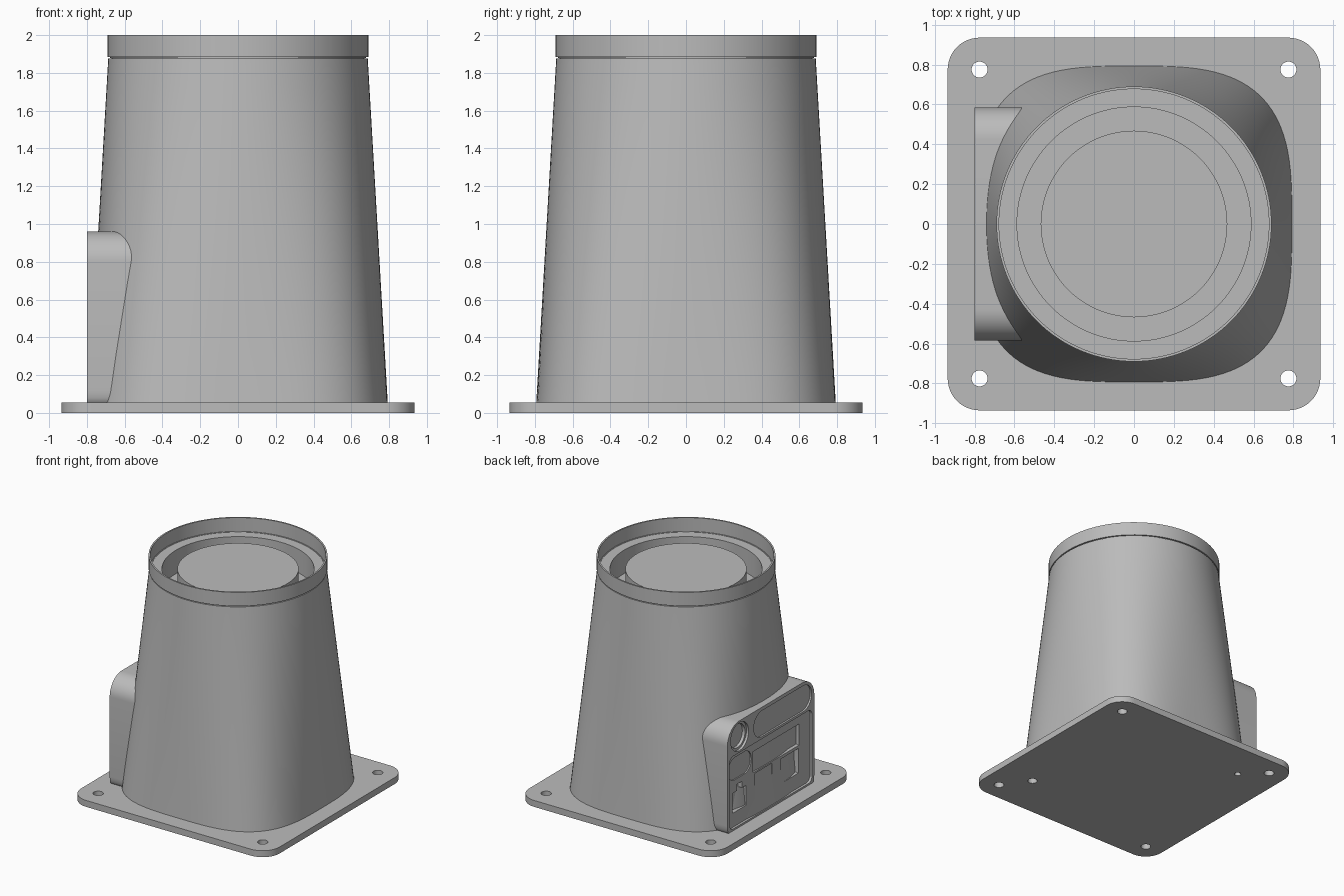
import bpy, bmesh
from math import pi, cos, sin, radians

if "Cube" in bpy.data.objects:
    bpy.data.objects.remove(bpy.data.objects["Cube"], do_unlink=True)

GREY = (0.5, 0.5, 0.5, 1)
mat = bpy.data.materials.new("light grey")
mat.use_nodes = True
mat.diffuse_color = GREY
mat.node_tree.nodes["Principled BSDF"].inputs["Base Color"].default_value = GREY


def finish(name, bm):
    bmesh.ops.remove_doubles(bm, verts=bm.verts, dist=1e-5)
    bmesh.ops.recalc_face_normals(bm, faces=bm.faces)
    mesh = bpy.data.meshes.new(name)
    bm.to_mesh(mesh)
    bm.free()
    mesh.materials.append(mat)
    obj = bpy.data.objects.new(name, mesh)
    bpy.context.collection.objects.link(obj)
    return obj


def rounded(cx, cy, w, h, r, n=12):
    """Outline of a rounded rectangle; also gives discs and pills."""
    pts = []
    for q, (sx, sy) in enumerate([(1, 1), (-1, 1), (-1, -1), (1, -1)]):
        ox, oy = cx + sx * (w / 2 - r), cy + sy * (h / 2 - r)
        for i in range(n + 1):
            a = (q + i / n) * pi / 2
            pts.append((ox + r * cos(a), oy + r * sin(a)))
    return pts


def prism(name, outline, lo, hi, axis="z"):
    """Extrude an outline along z, or a (y, z) outline along x."""
    bm = bmesh.new()
    place = (lambda p, t: (p[0], p[1], t)) if axis == "z" else (lambda p, t: (t, p[0], p[1]))
    face = bm.faces.new([bm.verts.new(place(p, lo)) for p in outline])
    ext = bmesh.ops.extrude_face_region(bm, geom=[face])["geom"]
    shift = place((0, 0), hi - lo)
    bmesh.ops.translate(bm, vec=shift, verts=[g for g in ext if isinstance(g, bmesh.types.BMVert)])
    return finish(name, bm)


def skin(name, rings, cap=False):
    """Bridge a stack of point rings into a surface."""
    bm = bmesh.new()
    loops = [[bm.verts.new(p) for p in ring] for ring in rings]
    n = len(loops[0])
    for a, b in zip(loops, loops[1:]):
        for i in range(n):
            j = (i + 1) % n
            bm.faces.new((a[i], a[j], b[j], b[i]))
    if cap:
        bm.faces.new(loops[-1])
    return finish(name, bm)


def cut(obj, cutters):
    for c in cutters:
        mod = obj.modifiers.new("cut", "BOOLEAN")
        mod.operation, mod.solver, mod.object = "DIFFERENCE", "EXACT", c
    deps = bpy.context.evaluated_depsgraph_get()
    mesh = bpy.data.meshes.new_from_object(obj.evaluated_get(deps))
    obj.modifiers.clear()
    obj.data = mesh
    for c in cutters:
        bpy.data.objects.remove(c, do_unlink=True)


def smooth(obj, angle=30):
    bpy.ops.object.select_all(action="DESELECT")
    obj.select_set(True)
    bpy.context.view_layer.objects.active = obj
    bpy.ops.object.shade_smooth_by_angle(angle=radians(angle))


def disc(x, y, r):
    return rounded(x, y, 2 * r, 2 * r, r, 8)


# Mounting plate with corner screw holes and two blind holes underneath
plate = prism("base_plate", rounded(0, 0, 1.87, 1.87, 0.16), 0, 0.055)
holes = [prism("hole", disc(x, y, 0.04), -0.1, 0.2) for x in (-0.775, 0.775) for y in (-0.775, 0.775)]
holes += [prism("hole", disc(-0.59, 0.6, 0.026), -0.1, 0.045),
          prism("hole", disc(0.61, -0.55, 0.038), -0.1, 0.045)]
cut(plate, holes)
smooth(plate)

# Tapered body: bulging square at the foot, round at the top
SEG = 128


def body_ring(z, t, inset=0.0):
    ring = []
    for i in range(SEG):
        a = 2 * pi * i / SEG
        c, s = cos(a), sin(a)
        square = 0.793 / (abs(c) ** 3.2 + abs(s) ** 3.2) ** (1 / 3.2)
        r = square * (1 - t) + 0.687 * t - inset
        ring.append((r * c, r * s, z))
    return ring


levels = 12
rings = [body_ring(0.05 + 1.825 * k / levels, k / levels) for k in range(levels + 1)]
rings.append(body_ring(1.875, 1, 0.017))
smooth(skin("body", rings))

# Top collar: rim, ledge, ring groove and central disc, turned in one profile
profile = [(0.67, 1.86), (0.67, 1.883), (0.69, 1.883), (0.69, 2.0), (0.677, 2.0),
           (0.677, 1.88), (0.587, 1.88), (0.587, 1.68), (0.468, 1.68), (0.468, 1.88)]
collar = [[(r * cos(2 * pi * i / SEG), r * sin(2 * pi * i / SEG), z) for i in range(SEG)]
          for r, z in profile]
smooth(skin("top_collar", collar, cap=True))

# Connector housing on the side, with rounded top corners
FACE = -0.8
outline = [(y, max(z, 0.05)) for y, z in rounded(0, 0.46, 1.17, 1.0, 0.16)]
outline = list(dict.fromkeys(outline))
housing = prism("connector_housing", outline, FACE, -0.45, "x")


def pocket(y, z, w, h, r, depth):
    return prism("pocket", rounded(y, z, w, h, r, 8), FACE - 0.1, FACE + depth, "x")


cut(housing, [
    pocket(0, 0.38, 1.11, 0.62, 0.05, 0.02),           # lower panel
    pocket(-0.16, 0.82, 0.78, 0.22, 0.109, 0.015),     # upper label recess
    pocket(0.42, 0.825, 0.24, 0.24, 0.119, 0.02),      # round connector
    pocket(0.42, 0.825, 0.20, 0.20, 0.099, 0.045),
    pocket(0.39, 0.56, 0.31, 0.19, 0.09, 0.03),        # small label recess
    pocket(-0.10, 0.52, 0.62, 0.18, 0.004, 0.05),      # wide port
    pocket(0.07, 0.31, 0.23, 0.21, 0.004, 0.06),       # square ports
    pocket(-0.28, 0.30, 0.24, 0.21, 0.004, 0.06),
    pocket(0.395, 0.275, 0.18, 0.17, 0.004, 0.06),     # keyed port and its notch
    pocket(0.395, 0.37, 0.07, 0.09, 0.004, 0.058),
])
smooth(housing)
